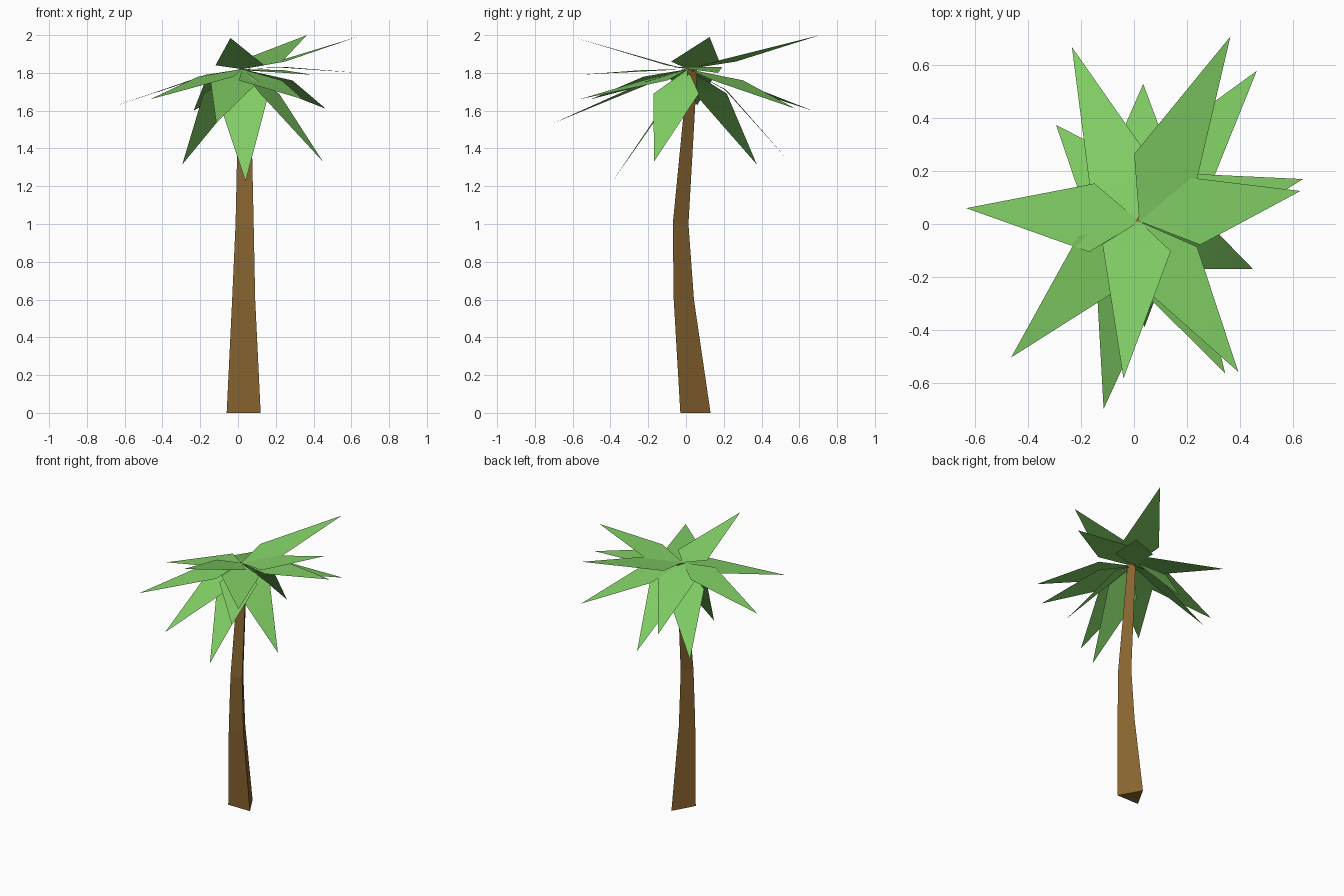
import bpy
from mathutils import Vector

if "Cube" in bpy.data.objects:
    bpy.data.objects.remove(bpy.data.objects["Cube"])


def material(name, color):
    m = bpy.data.materials.new(name)
    m.diffuse_color = (*color, 1)
    m.use_nodes = True
    m.node_tree.nodes["Principled BSDF"].inputs["Base Color"].default_value = m.diffuse_color
    return m


def build(name, verts, faces, mat, smooth=False):
    me = bpy.data.meshes.new(name)
    me.from_pydata([tuple(v) for v in verts], [], faces)
    me.materials.append(mat)
    me.update()
    ob = bpy.data.objects.new(name, me)
    bpy.context.collection.objects.link(ob)
    for p in me.polygons:
        p.use_smooth = smooth
    return ob


bark = material("bark", (0.25, 0.13, 0.03))
green = material("leaf_green", (0.22, 0.62, 0.13))

# Trunk: bent, tapered three-sided column (z, centre x, half width, front y, back y)
rings = [(0, 0.03, 0.09, -0.03, 0.13),
         (0.6, 0.03, 0.061, -0.065, 0.042),
         (1.0, 0.035, 0.048, -0.07, 0.013),
         (1.82, 0.035, 0.03, 0.01, 0.06)]
verts, faces = [], [(2, 1, 0)]
for z, cx, w, y0, y1 in rings:
    verts += [(cx - w, y0, z), (cx + w, y0, z), (cx, y1, z)]
for r in range(len(rings) - 1):
    for i in range(3):
        a, b = 3 * r + i, 3 * r + (i + 1) % 3
        faces.append((a, b, b + 3, a + 3))
n = 3 * (len(rings) - 1)
faces.append((n, n + 1, n + 2))
build("trunk", verts, faces, bark)

# Fronds: folded kites from the crown (tip x, y, z, fold distance, fold height)
crown = Vector((0.02, 0.01, 1.82))
HALF_WIDTH = 0.13
fronds = [
    # raised
    (0.365, 0.71, 2.00, 0.22, 1.86),
    (0.63, 0.125, 1.99, 0.21, 1.86),
    (-0.04, -0.585, 1.985, 0.10, 1.84),
    # level
    (0.64, 0.17, 1.80, 0.22, 1.83),
    (0.395, -0.56, 1.79, 0.20, 1.815),
    # drooping
    (-0.235, 0.67, 1.60, 0.18, 1.775),
    (0.465, 0.58, 1.61, 0.27, 1.76),
    (0.345, -0.565, 1.66, 0.20, 1.76),
    (-0.465, -0.505, 1.66, 0.20, 1.78),
    (-0.635, 0.06, 1.63, 0.18, 1.79),
    (-0.115, -0.70, 1.535, 0.20, 1.755),
    # hanging
    (0.45, -0.17, 1.33, 0.16, 1.69),
    (0.04, -0.39, 1.225, 0.10, 1.66),
    (-0.295, 0.375, 1.315, 0.16, 1.69),
    (0.035, 0.53, 1.35, 0.20, 1.71),
]
for k, (x, y, z, dist, fold_z) in enumerate(fronds):
    tip = Vector((x, y, z))
    out = (tip - crown).to_2d().normalized()
    side = Vector((-out.y, out.x, 0)) * HALF_WIDTH
    mid = Vector((crown.x + out.x * dist, crown.y + out.y * dist, fold_z))
    build(f"frond_{k + 1}", [crown, mid - side, tip, mid + side],
          [(0, 1, 3), (1, 2, 3)], green, smooth=True)
